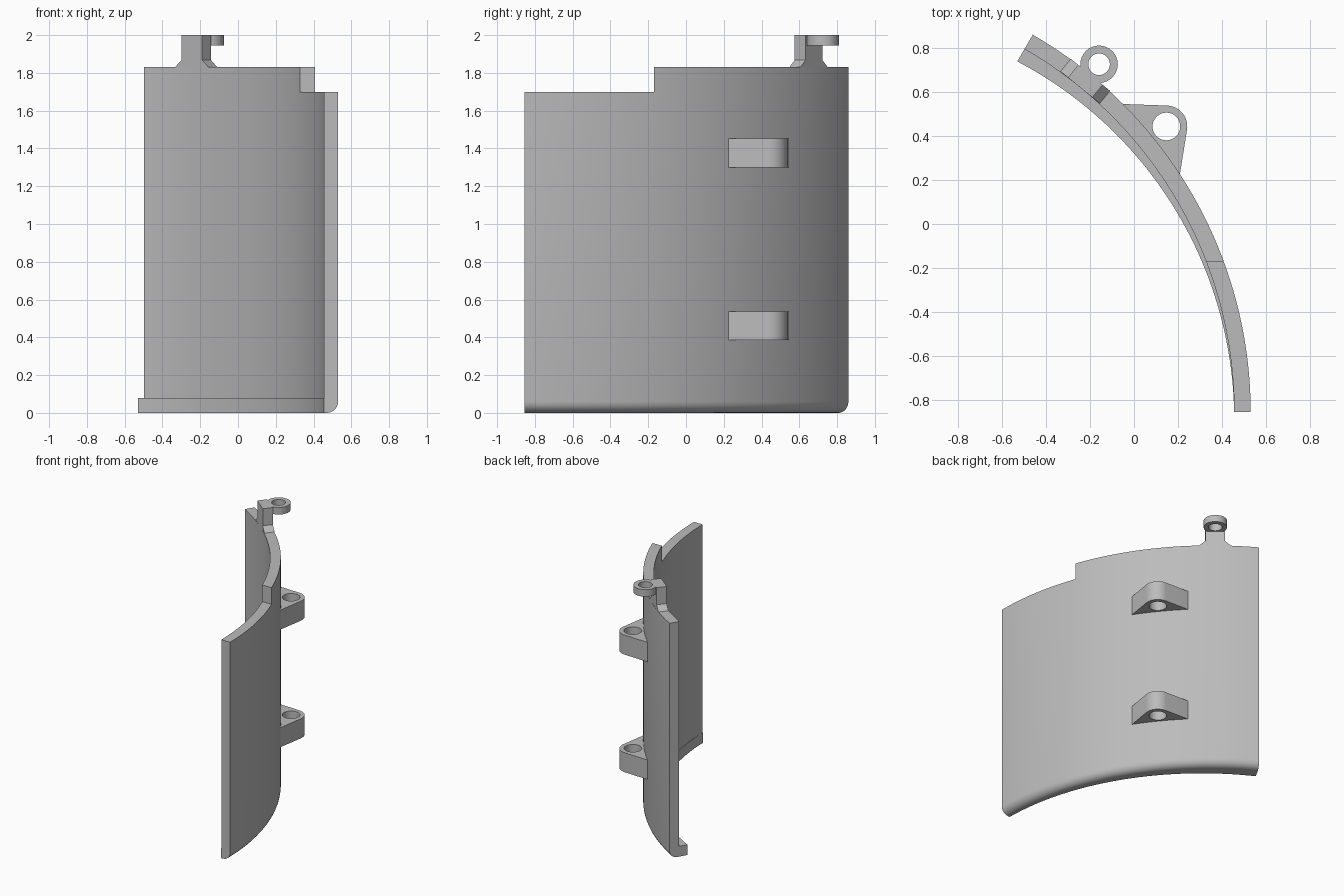
import bpy, bmesh
from math import sin, cos, radians, pi
from mathutils import Vector

if "Cube" in bpy.data.objects:
    bpy.data.objects.remove(bpy.data.objects["Cube"], do_unlink=True)

# Arc that the curved panel follows
CX, CY = -1.45, -0.855
R_OUT, R_IN, SWEEP = 1.98, 1.905, 60
TOP, LOW_TOP, LIP = 1.83, 1.70, 0.08

grey = bpy.data.materials.new("plain_grey")
grey.use_nodes = True
grey.diffuse_color = (0.5, 0.5, 0.5, 1)
grey.node_tree.nodes["Principled BSDF"].inputs["Base Color"].default_value = (0.5, 0.5, 0.5, 1)


def polar(r, deg):
    return Vector((CX + r * cos(radians(deg)), CY + r * sin(radians(deg))))


def circle(c, r, start=0, end=360, n=32):
    full = end - start == 360
    steps = n if full else n - 1
    return [Vector((c[0] + r * cos(radians(start + (end - start) * i / steps)),
                    c[1] + r * sin(radians(start + (end - start) * i / steps)))) for i in range(n)]


def loft(name, rings):
    """Closed solid through equal-length rings of points."""
    bm = bmesh.new()
    loops = [[bm.verts.new(p) for p in ring] for ring in rings]
    for a, b in zip(loops, loops[1:]):
        for i in range(len(a)):
            j = (i + 1) % len(a)
            bm.faces.new((a[i], a[j], b[j], b[i]))
    bm.faces.new(loops[0])
    bm.faces.new(loops[-1])
    bmesh.ops.recalc_face_normals(bm, faces=bm.faces)
    mesh = bpy.data.meshes.new(name)
    bm.to_mesh(mesh)
    bm.free()
    mesh.materials.append(grey)
    ob = bpy.data.objects.new(name, mesh)
    bpy.context.collection.objects.link(ob)
    return ob


def prism(name, outline, z0, z1):
    return loft(name, [[(p.x, p.y, z) for p in outline] for z in (z0, z1)])


def combine(ob, other, operation):
    bpy.context.view_layer.objects.active = ob
    mod = ob.modifiers.new(operation.lower(), 'BOOLEAN')
    mod.operation, mod.solver, mod.object = operation, 'EXACT', other
    bpy.ops.object.modifier_apply(modifier=mod.name)
    bpy.data.objects.remove(other, do_unlink=True)


def smooth(ob):
    bpy.ops.object.select_all(action='DESELECT')
    ob.select_set(True)
    bpy.context.view_layer.objects.active = ob
    bpy.ops.object.shade_smooth_by_angle(angle=radians(25))


# Curved panel: rounded outer foot, and an inner lip that tapers to nothing
def panel_section(deg):
    f = 0.06
    lip_r = min(1.84 + 0.075 * cos(radians(deg + 30)), R_IN - 0.001)
    pts = [(lip_r, 0)]
    for i in range(7):
        a = pi / 2 * i / 6
        pts.append((R_OUT - f + f * sin(a), f - f * cos(a)))
    pts += [(R_OUT, TOP), (R_IN, TOP), (R_IN, LIP), (lip_r, LIP)]
    return [(*polar(r, deg), z) for r, z in pts]


N = 48
panel = loft("curved_panel", [panel_section(SWEEP * i / N) for i in range(N + 1)])

# Lowered front part of the top edge
notch = [Vector(p) for p in ((0, -1), (1, -1), (1, -0.17), (0, -0.17))]
combine(panel, prism("notch_cutter", notch, LOW_TOP, 2.1), 'DIFFERENCE')
smooth(panel)

# Top tab with flared base, standing on the panel edge
TAB = 50.75
along = Vector((-sin(radians(TAB)), cos(radians(TAB))))
half = [(0.115, TOP), (0.0715, 1.867), (0.0715, 2.0)]
outline = half + [(-u, z) for u, z in reversed(half)]
tab = loft("top_tab", [[(*(polar(r, TAB) + along * u), z) for u, z in outline]
                       for r in (R_IN, R_OUT - 0.001)])

# Eyelet on the outside of the tab
eye = polar(2.041, TAB)
combine(tab, prism("eyelet", circle(eye, 0.085), 1.945, 2.0), 'UNION')
combine(tab, prism("eyelet_cutter", circle(eye, 0.049), 1.9, 2.1), 'DIFFERENCE')
smooth(tab)

# Two triangular mounting lugs on the outer face
hole = (0.147, 0.443)
lug_outline = [polar(1.95, 45), polar(1.95, 39), polar(1.95, 33.1), polar(R_OUT, 33.1)]
lug_outline += circle(hole, 0.095, -10, 88, 14) + [polar(R_OUT, 45)]
for name, z in (("lower_lug", 0.385), ("upper_lug", 1.30)):
    lug = prism(name, lug_outline, z, z + 0.152)
    combine(lug, prism("lug_cutter", circle(hole, 0.063), z - 0.1, z + 0.3), 'DIFFERENCE')
    smooth(lug)
